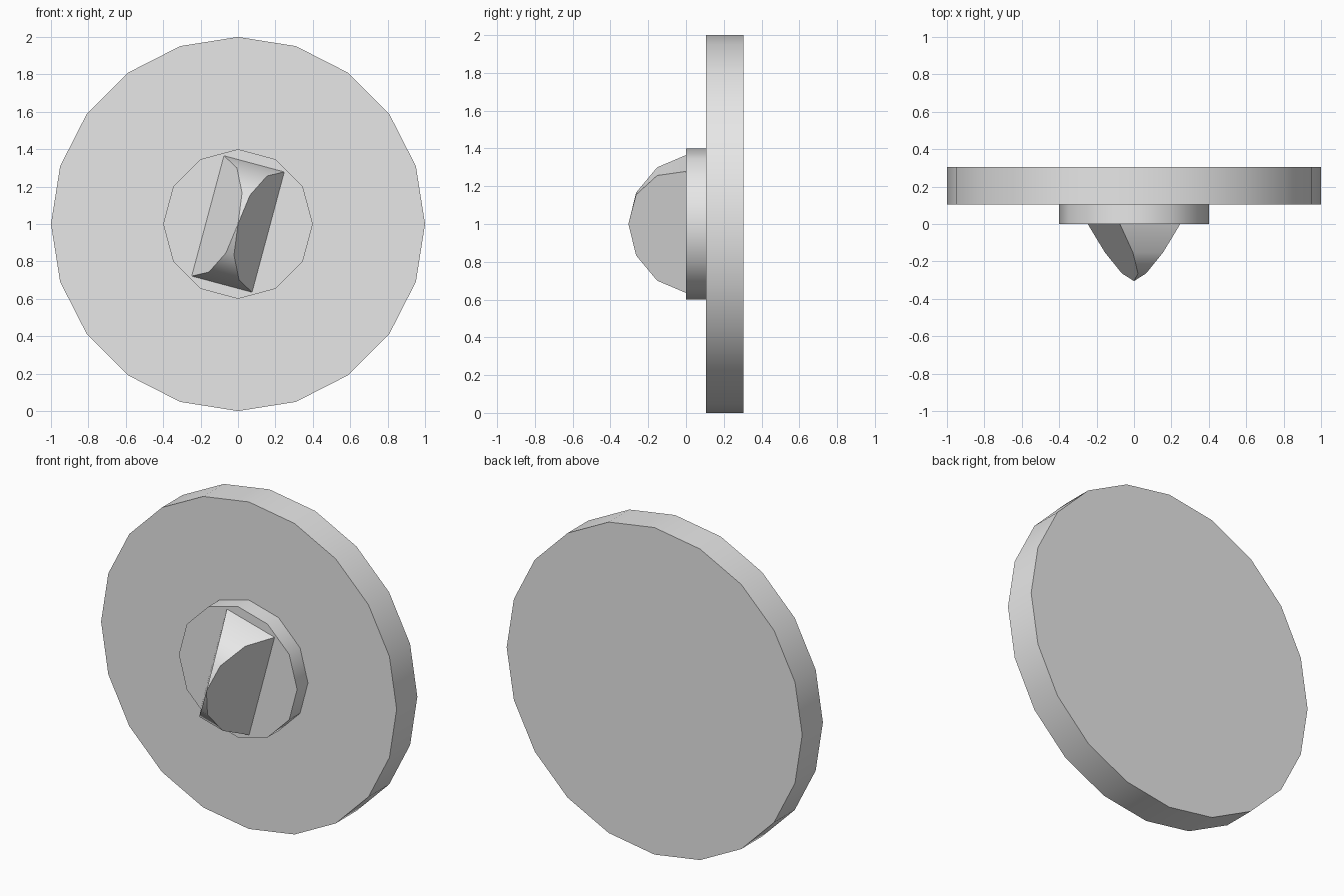
import bpy, bmesh
from math import sin, cos, pi, radians
from mathutils import Matrix, Vector

cube = bpy.data.objects.get("Cube")
if cube:
    bpy.data.objects.remove(cube, do_unlink=True)

grey = bpy.data.materials.new("light_grey")
grey.use_nodes = True
COLOUR = (0.8, 0.8, 0.8, 1)
grey.diffuse_color = COLOUR
grey.node_tree.nodes["Principled BSDF"].inputs["Base Color"].default_value = COLOUR

CENTRE = Vector((0, 0, 1))


def finish(name, bm):
    """Turn a bmesh into a smooth-shaded object with sharp edges."""
    bmesh.ops.recalc_face_normals(bm, faces=bm.faces)
    mesh = bpy.data.meshes.new(name)
    bm.to_mesh(mesh)
    bm.free()
    mesh.materials.append(grey)
    obj = bpy.data.objects.new(name, mesh)
    bpy.context.collection.objects.link(obj)
    bpy.ops.object.select_all(action='DESELECT')
    obj.select_set(True)
    bpy.context.view_layer.objects.active = obj
    bpy.ops.object.shade_smooth_by_angle(angle=radians(40))


def disc(name, radius, sides, front, back):
    """Flat round plate facing -y, with one corner at the top."""
    bm = bmesh.new()
    ring = [bm.verts.new(CENTRE + Vector((radius * sin(2 * pi * i / sides), front,
                                          radius * cos(2 * pi * i / sides))))
            for i in range(sides)]
    face = bm.faces.new(ring)
    rim = bmesh.ops.extrude_face_region(bm, geom=[face], use_keep_orig=True)
    moved = [v for v in rim["geom"] if isinstance(v, bmesh.types.BMVert)]
    bmesh.ops.translate(bm, verts=moved, vec=(0, back - front, 0))
    finish(name, bm)


# Large back plate and the smaller hub in front of it
disc("back_plate", 1.0, 20, 0.105, 0.305)
disc("hub", 0.4, 12, 0, 0.105)

# Turning grip: a half-round whose flat sides taper to a point
length, width, depth, steps = 0.333, 0.167, 0.305, 6
bm = bmesh.new()
sides = []
for side in (-1, 1):
    arc = []
    for i in range(steps + 1):
        a = pi * i / steps
        arc.append(bm.verts.new((side * width * (1 - sin(a)), -depth * sin(a),
                                 length * cos(a))))
    bm.faces.new(arc)
    sides.append(arc)
left, right = sides
for i in range(steps):
    bm.faces.new((left[i], left[i + 1], right[i + 1], right[i]))
bm.faces.new((left[0], right[0], right[-1], left[-1]))
bmesh.ops.remove_doubles(bm, verts=bm.verts, dist=0.0001)
bm.transform(Matrix.Translation(CENTRE) @ Matrix.Rotation(radians(15), 4, 'Y'))
finish("turning_grip", bm)
